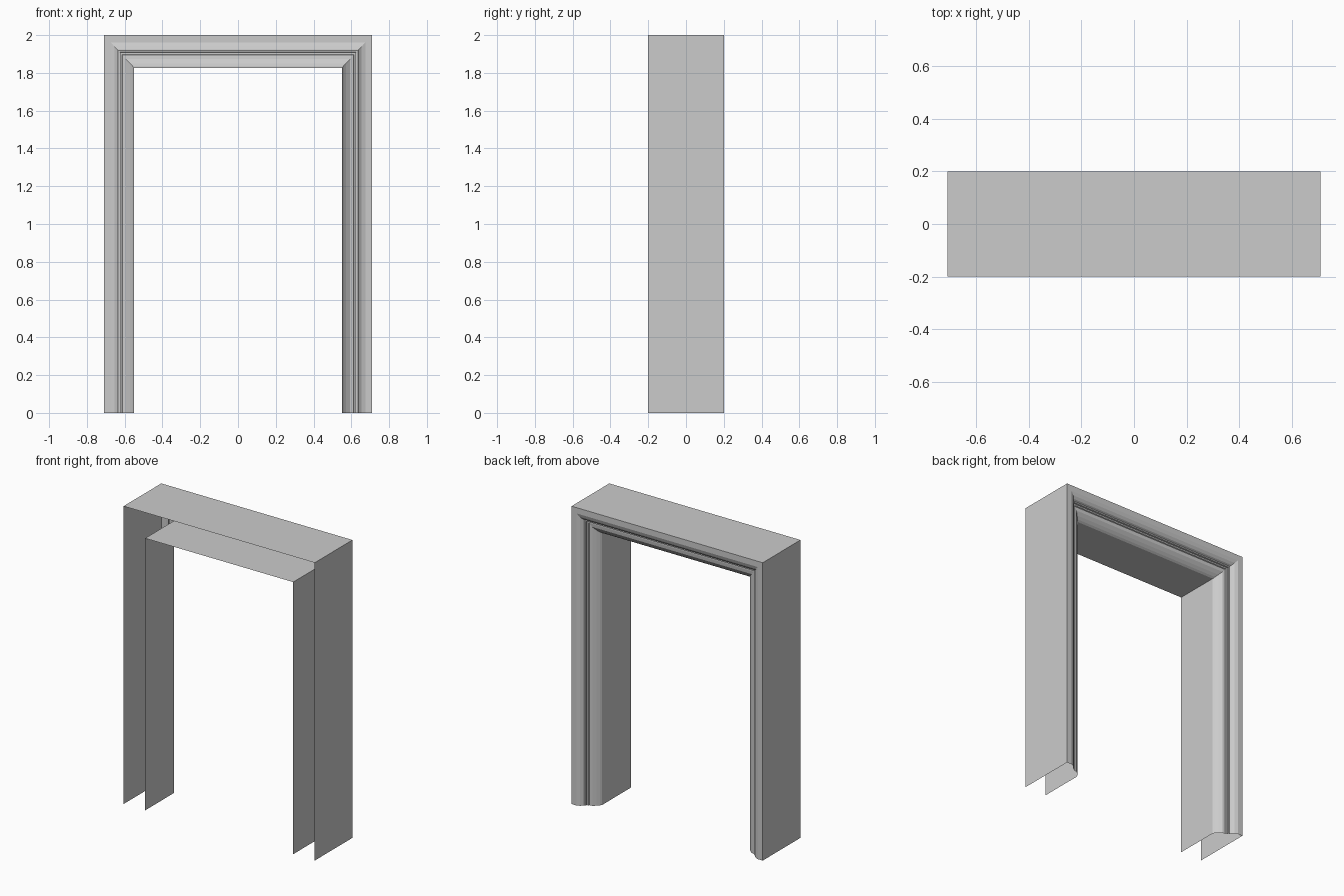
import bpy
import bmesh

if "Cube" in bpy.data.objects:
    bpy.data.objects.remove(bpy.data.objects["Cube"])

# Moulding cross-section: (distance inward from outer edge, y)
# Runs from the open front edge, round the moulded back, to the inner front edge.
W, H = 0.71, 2.0
PROFILE = [
    (0.0, -0.2), (0.0, 0.2),
    (0.036, 0.2), (0.056, 0.192), (0.07, 0.18), (0.076, 0.168),
    (0.084, 0.168), (0.086, 0.158), (0.095, 0.158), (0.098, 0.152),
    (0.118, 0.149), (0.138, 0.133), (0.152, 0.118), (0.16, 0.105),
    (0.16, -0.2),
]
TOP_SCALE = 1.08  # the head is slightly deeper than the jambs


def sweep_frame(name, profile):
    """Sweep the profile up one jamb, across the head and down the other, mitred."""
    bm = bmesh.new()
    rows = []
    for a, y in profile:
        x, z = W - a, H - a * TOP_SCALE
        path = [(-x, y, 0), (-x, y, z), (x, y, z), (x, y, 0)]
        rows.append([bm.verts.new(p) for p in path])
    for r0, r1 in zip(rows, rows[1:]):
        for i in range(3):
            bm.faces.new((r0[i], r0[i + 1], r1[i + 1], r1[i]))
    # the outer face of the left jamb must point to -x
    bm.normal_update()
    bm.faces.ensure_lookup_table()
    if bm.faces[0].normal.x > 0:
        bmesh.ops.reverse_faces(bm, faces=bm.faces[:])
    mesh = bpy.data.meshes.new(name)
    bm.to_mesh(mesh)
    bm.free()
    obj = bpy.data.objects.new(name, mesh)
    bpy.context.collection.objects.link(obj)
    return obj


# Door frame: open at the front and at the floor
sweep_frame("door_frame", PROFILE)
